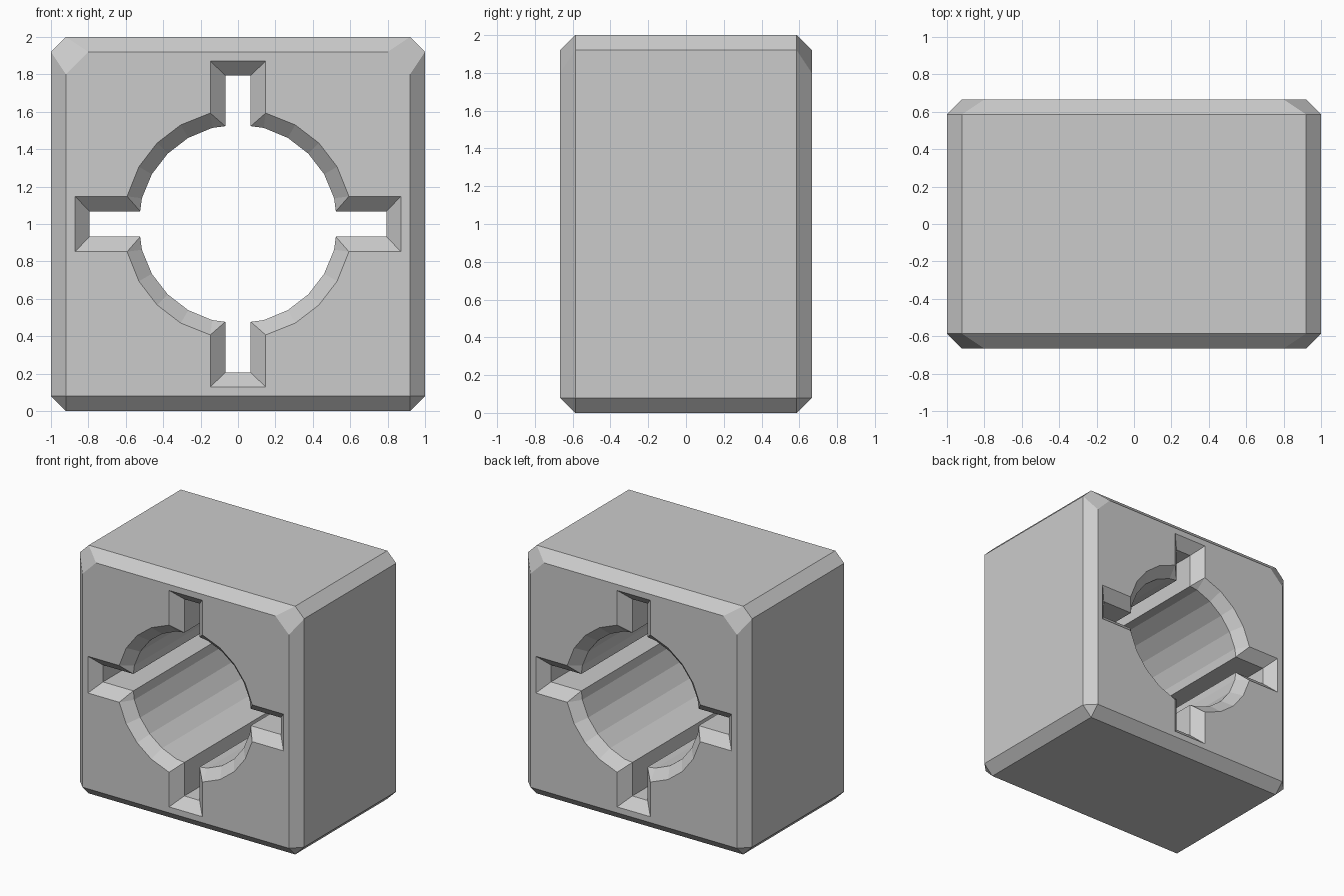
import bpy, bmesh
from math import sin, cos, radians

if "Cube" in bpy.data.objects:
    bpy.data.objects.remove(bpy.data.objects["Cube"])

HALF_DEPTH, CHAMFER = 0.666, 0.08


def outer_loop(face):
    """Block outline, right half then mirrored; face=True is the inset front/back face."""
    if face:
        right = [(0.92, 0.08), (0.92, 0.08), (0.92, 1.80), (0.80, 1.92)]
    else:
        right = [(0.92, 0.0), (1.0, 0.08), (1.0, 1.92), (0.92, 2.0)]
    return right + [(-x, z) for x, z in reversed(right)]


def hole_loop(flared):
    """Round bore with four slots, made as one quadrant turned four times."""
    w, end, r = (0.148, 0.872, 0.612) if flared else (0.068, 0.793, 0.532)
    arc = [(r * cos(radians(a)), r * sin(radians(a))) for a in (15, 30, 45, 60, 75)]
    x = 0.593 if flared else 0.523
    if flared:
        arc[0], arc[-1] = (x, w), (w, x)
    quad = [(end, -w), (end, w), (x, w)] + arc + [(w, x)]
    pts = []
    for _ in range(4):
        pts += [(px, pz + 1) for px, pz in quad]
        quad = [(-pz, px) for px, pz in quad]
    return pts


bm = bmesh.new()
depths = [-HALF_DEPTH, -HALF_DEPTH + CHAMFER, HALF_DEPTH - CHAMFER, HALF_DEPTH]
rings = {}
for loop in (outer_loop, hole_loop):
    rings[loop] = [[bm.verts.new((x, y, z)) for x, z in loop(i in (0, 3))]
                   for i, y in enumerate(depths)]
    # walls between neighbouring rings
    for a, b in zip(rings[loop], rings[loop][1:]):
        n = len(a)
        for i in range(n):
            j = (i + 1) % n
            bm.faces.new((a[i], a[j], b[j], b[i]))
bmesh.ops.remove_doubles(bm, verts=bm.verts, dist=0.0005)

# front and back faces around the hole
for side in (-HALF_DEPTH, HALF_DEPTH):
    rim = [e for e in bm.edges if e.is_boundary
           and all(abs(v.co.y - side) < 1e-4 for v in e.verts)]
    bmesh.ops.triangle_fill(bm, use_beauty=True, use_dissolve=False, edges=rim)
bmesh.ops.recalc_face_normals(bm, faces=bm.faces)

mesh = bpy.data.meshes.new("slotted_block")
bm.to_mesh(mesh)
bm.free()
bpy.context.collection.objects.link(bpy.data.objects.new("slotted_block", mesh))
